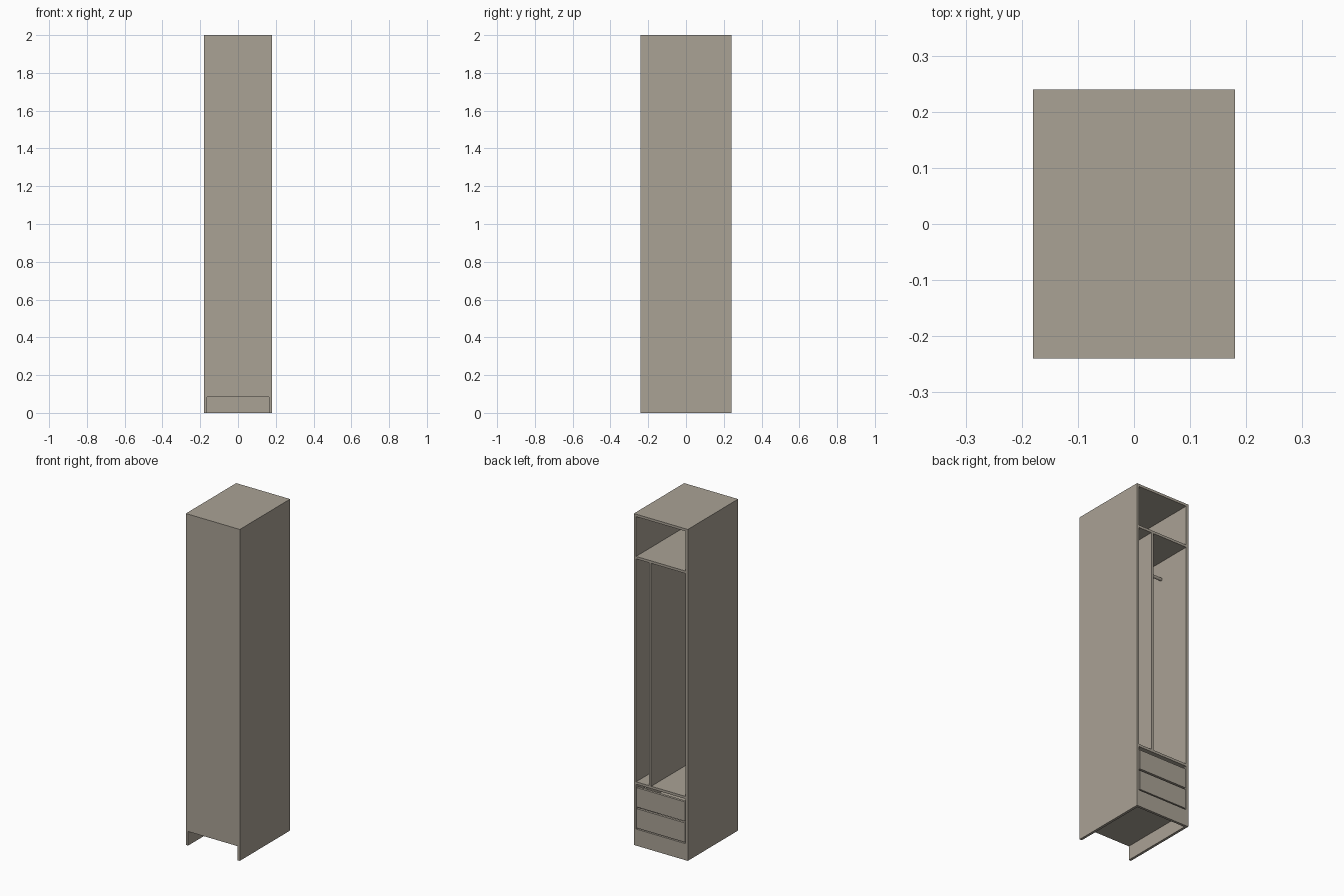
import bpy
import math

if "Cube" in bpy.data.objects:
    bpy.data.objects.remove(bpy.data.objects["Cube"])

W, D, H = 0.36, 0.48, 2.0      # overall size
T = 0.015                      # board thickness
XI = W / 2 - T                 # inner face of the sides
Y0, Y1 = -D / 2, D / 2         # closed side, open side


def material(name, rgb):
    m = bpy.data.materials.new(name)
    m.diffuse_color = (*rgb, 1)
    m.use_nodes = True
    m.node_tree.nodes["Principled BSDF"].inputs["Base Color"].default_value = m.diffuse_color
    return m


board = material("taupe board", (0.40, 0.36, 0.30))


def box(name, x, y, z):
    """Board spanning the given (min, max) ranges."""
    bpy.ops.mesh.primitive_cube_add(size=1, location=[sum(r) / 2 for r in (x, y, z)])
    ob = bpy.context.object
    ob.name = name
    ob.scale = [r[1] - r[0] for r in (x, y, z)]
    bpy.ops.object.transform_apply(location=False, rotation=False, scale=True)
    ob.data.materials.append(board)
    return ob


# Carcass
for side, s in (("left", -1), ("right", 1)):
    box(f"{side}_side", sorted((s * XI, s * W / 2)), (Y0, Y1), (0, H))
inner = (-XI, XI)
box("top_board", inner, (Y0, Y1), (H - T, H))
box("closed_panel", inner, (Y0, Y0 + T), (0.085, H - T))
box("bottom_board", inner, (Y0 + T, Y1), (0.085, 0.085 + T))
box("plinth", inner, (Y1 - T, Y1), (0, 0.085))

# Shelves and divider
box("upper_shelf", inner, (Y0 + T, Y1), (1.73, 1.745))
box("lower_shelf", inner, (Y0 + T, Y1), (0.37, 0.385))
box("divider", (0.064, 0.079), (Y0 + T, Y1), (0.385, 1.73))

# Hanging rod between the divider and the left side
bpy.ops.mesh.primitive_cylinder_add(
    vertices=24, radius=0.009, depth=0.064 + XI,
    location=((0.064 - XI) / 2, 0.03, 1.622), rotation=(0, math.pi / 2, 0))
rod = bpy.context.object
rod.name = "hanging_rod"
rod.data.materials.append(board)
bpy.ops.object.shade_smooth_by_angle()

# Two open-topped drawers
for i, z in enumerate((0.107, 0.234)):
    top = z + 0.117
    n = f"drawer_{i + 1}"
    box(n + "_front", (-XI + 0.004, XI - 0.004), (Y1 - T, Y1), (z, top))
    for side, s in (("left", -1), ("right", 1)):
        box(f"{n}_{side}_wall", sorted((s * 0.14, s * 0.152)),
            (Y0 + 0.04, Y1 - T), (z + 0.01, top - 0.02))
    box(n + "_end_wall", (-0.14, 0.14), (Y0 + 0.04, Y0 + 0.052), (z + 0.01, top - 0.02))
    box(n + "_base", (-0.14, 0.14), (Y0 + 0.052, Y1 - T), (z + 0.01, z + 0.018))
